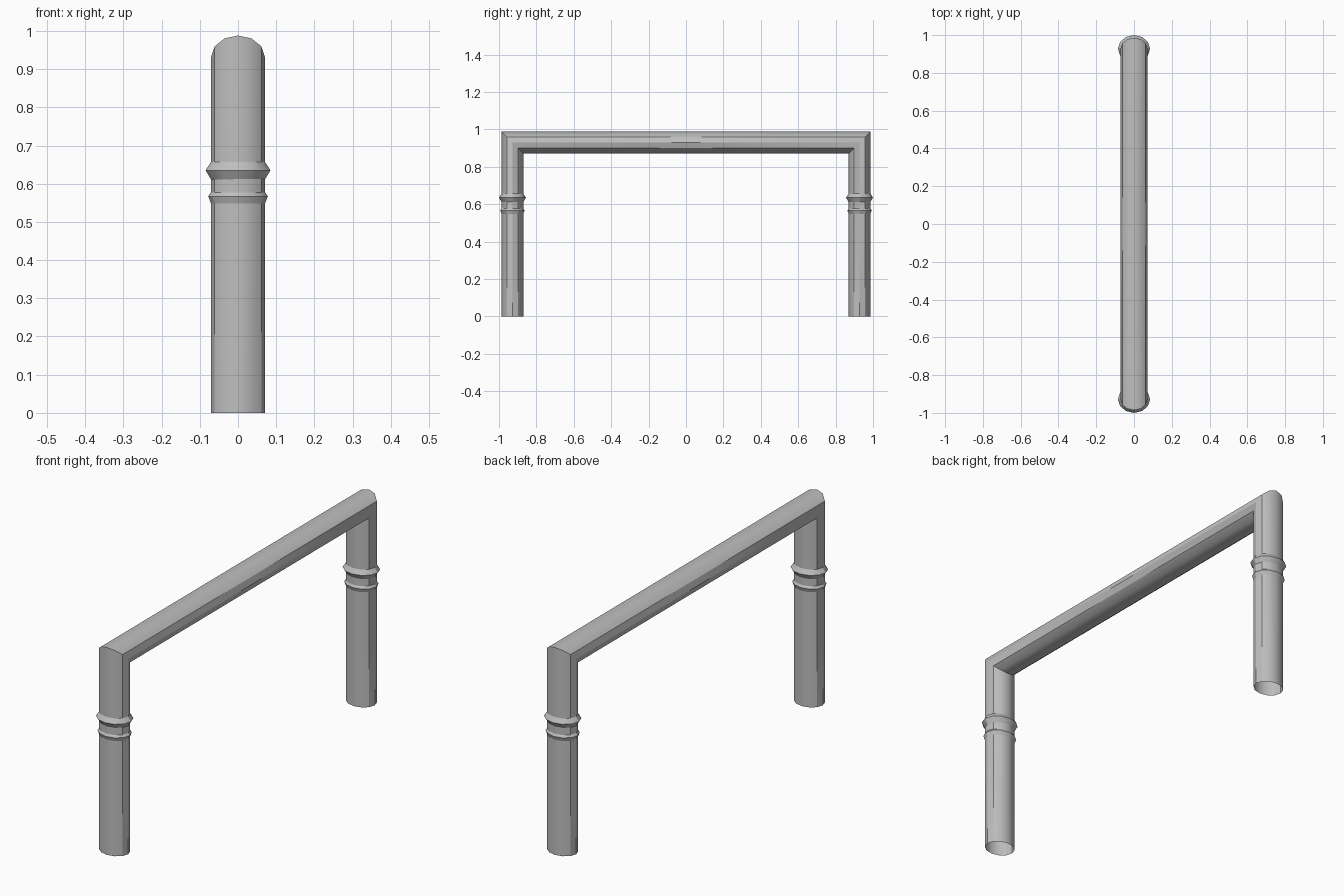
import bpy, bmesh, math

cube = bpy.data.objects.get("Cube")
if cube:
    bpy.data.objects.remove(cube, do_unlink=True)

SIDES = 12
HALF_X, HALF_Y = 0.071, 0.058     # oval pipe section
LEG_Y, BAR_Z = 0.928, 0.93        # centre lines of legs and bar

grey = bpy.data.materials.new("metal_grey")
grey.use_nodes = True
colour = (0.52, 0.52, 0.52, 1)
grey.diffuse_color = colour
grey.node_tree.nodes["Principled BSDF"].inputs["Base Color"].default_value = colour


def leg_ring(z, grow=0.0):
    """Oval around the front leg, widened by grow."""
    ring = []
    for i in range(SIDES):
        t = math.tau * i / SIDES
        ring.append(((HALF_X + grow) * math.cos(t),
                     (HALF_Y + grow) * math.sin(t) - LEG_Y, z))
    return ring


def loft(name, rings):
    """Open tube through the rings, mirrored to the other leg."""
    bm = bmesh.new()
    loops = [[bm.verts.new(p) for p in ring] for ring in rings]
    for low, high in zip(loops, loops[1:]):
        for i in range(SIDES):
            j = (i + 1) % SIDES
            bm.faces.new((low[i], low[j], high[j], high[i]))
    mesh = bpy.data.meshes.new(name)
    bm.to_mesh(mesh)
    bm.free()
    mesh.materials.append(grey)
    obj = bpy.data.objects.new(name, mesh)
    bpy.context.collection.objects.link(obj)
    bpy.ops.object.select_all(action='DESELECT')
    obj.select_set(True)
    bpy.context.view_layer.objects.active = obj
    bpy.ops.object.shade_smooth_by_angle(angle=math.radians(30))
    mirror = obj.modifiers.new("other_side", 'MIRROR')
    mirror.use_axis = (False, True, False)
    return obj


# Bent pipe: open foot, mitred corner, middle of the top bar
foot = leg_ring(0)
corner = [(x, y, BAR_Z - (y + LEG_Y)) for x, y, z in foot]
middle = [(x, 0, z) for x, y, z in corner]
loft("rail_pipe", [foot, corner, middle])

# Two pointed collars around each leg
loft("upper_collar", [leg_ring(0.61, -0.001), leg_ring(0.635, 0.014),
                      leg_ring(0.658, -0.001)])
loft("lower_collar", [leg_ring(0.546, -0.001), leg_ring(0.567, 0.007),
                      leg_ring(0.579, -0.001)])
